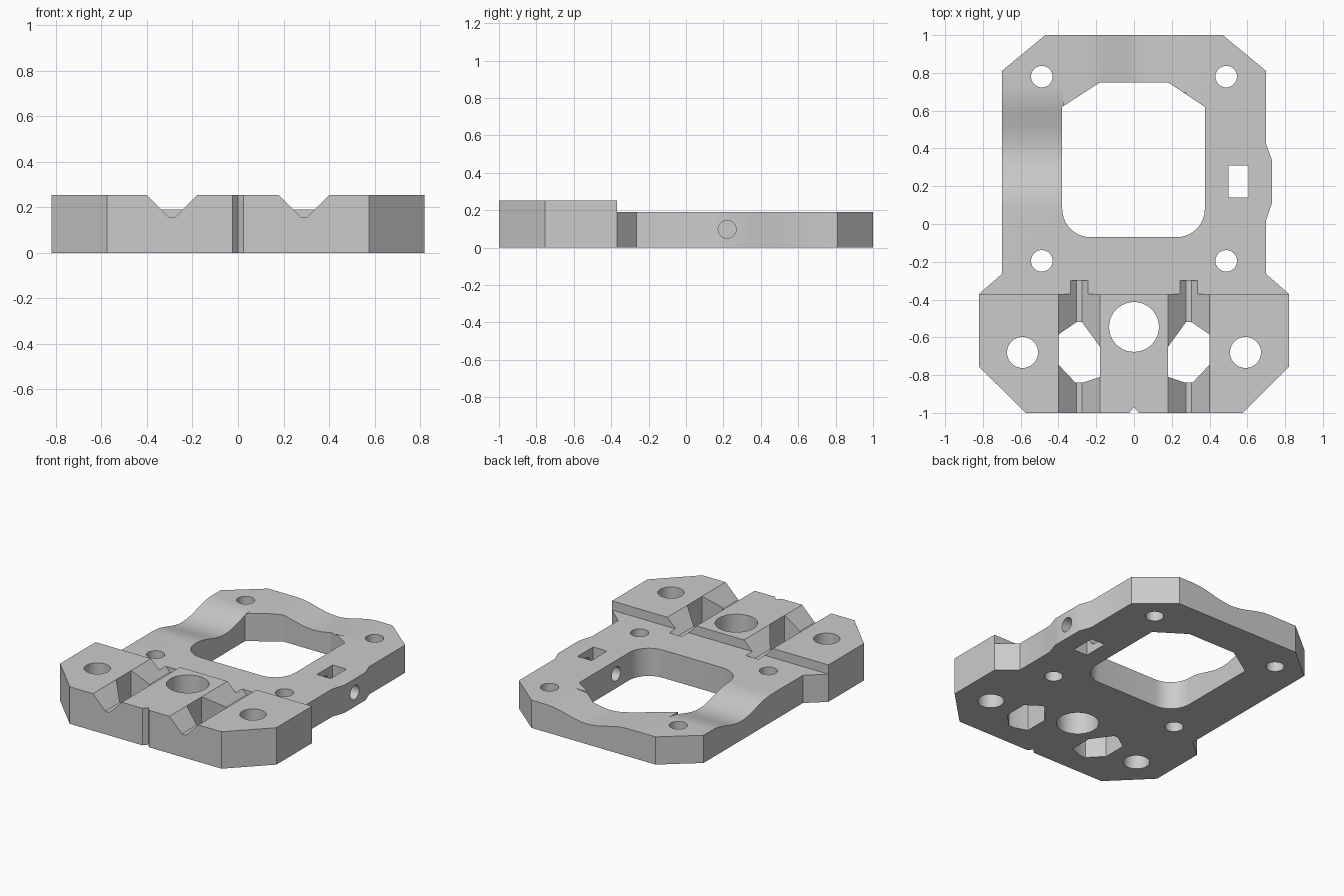
import bpy, bmesh, math
from mathutils import Vector

if "Cube" in bpy.data.objects:
    bpy.data.objects.remove(bpy.data.objects["Cube"])

grey = bpy.data.materials.new("plain_grey")
grey.use_nodes = True
grey.diffuse_color = (0.6, 0.6, 0.6, 1)
grey.node_tree.nodes["Principled BSDF"].inputs["Base Color"].default_value = (0.6, 0.6, 0.6, 1)


def prism(name, points, low, high, axis="z"):
    """Extrude a closed outline along one axis."""
    place = {"x": lambda a, b, t: (t, a, b),
             "y": lambda a, b, t: (a, t, b),
             "z": lambda a, b, t: (a, b, t)}[axis]
    bm = bmesh.new()
    face = bm.faces.new([bm.verts.new(place(a, b, low)) for a, b in points])
    new = bmesh.ops.extrude_face_region(bm, geom=[face])["geom"]
    shift = Vector(place(0, 0, high - low))
    bmesh.ops.translate(bm, vec=shift, verts=[v for v in new if isinstance(v, bmesh.types.BMVert)])
    bmesh.ops.recalc_face_normals(bm, faces=bm.faces)
    mesh = bpy.data.meshes.new(name)
    bm.to_mesh(mesh)
    bm.free()
    mesh.materials.append(grey)
    obj = bpy.data.objects.new(name, mesh)
    bpy.context.collection.objects.link(obj)
    return obj


def arc(cx, cy, r, start, end, n):
    angles = [math.radians(start + (end - start) * i / n) for i in range(n + 1)]
    return [(cx + r * math.cos(a), cy + r * math.sin(a)) for a in angles]


def circle(cx, cy, r, n=40):
    return arc(cx, cy, r, 0, 360, n)[:-1]


def dip(start, end, depth, top=0.19, n=16):
    """Outline of a smooth shallow hollow in the plate top."""
    curve = [(start + (end - start) * i / n,
              top - depth * math.sin(math.pi * i / n) ** 2) for i in range(n + 1)]
    return curve + [(end, top + 0.1), (start, top + 0.1)]


def mirrored(points):
    return [(-x, y) for x, y in points]


# Rear frame plate with a small tab on its side
plate = prism("mount_plate", [
    (-0.82, -0.5), (0.82, -0.5), (0.82, -0.37), (0.70, -0.265), (0.70, 0.02), (0.73, 0.11),
    (0.73, 0.34), (0.70, 0.42), (0.70, 0.81), (0.47, 1), (-0.47, 1), (-0.70, 0.81),
    (-0.70, -0.265), (-0.82, -0.37)], 0, 0.19)

# Thicker front block with a centre mark notch
block = prism("front_block", [
    (-0.82, -0.37), (-0.82, -0.755), (-0.575, -1), (-0.025, -1), (0, -0.97), (0.025, -1),
    (0.575, -1), (0.82, -0.755), (0.82, -0.37)], 0, 0.253)

cutters = []


def cut(name, points, low=-0.1, high=0.4, axis="z"):
    cutters.append(prism(name, points, low, high, axis))


# Central opening with rounded front corners
cut("opening_cutter", [(0.375, 0.62), (0.18, 0.75), (-0.18, 0.75), (-0.38, 0.62)]
    + arc(-0.23, 0.08, 0.15, 180, 270, 10) + arc(0.225, 0.08, 0.15, 270, 360, 10))

# Bolt holes
cut("centre_hole_cutter", circle(0, -0.545, 0.132))
for side in (-1, 1):
    cut("block_hole_cutter", circle(side * 0.59, -0.68, 0.082))
    for y in (0.78, -0.195):
        cut("frame_hole_cutter", circle(side * 0.488, y, 0.057))

# Grooves and pockets across the front block
groove = [(0.17, 0.263), (0.275, 0.158), (0.305, 0.158), (0.41, 0.263)]
pocket = [(0.18, -0.65), (0.275, -0.52), (0.305, -0.52), (0.40, -0.585),
          (0.40, -0.745), (0.31, -0.84), (0.27, -0.84), (0.18, -0.81)]
for flip in (list, mirrored):
    cut("groove_cutter", flip(groove), -1.1, -0.3, "y")
    cut("pocket_cutter", flip(pocket))

# Square nut slot and the cross hole through it
cut("nut_slot_cutter", [(0.5, 0.14), (0.605, 0.14), (0.605, 0.31), (0.5, 0.31)])
cut("cross_hole_cutter", circle(0.22, 0.098, 0.048), 0.3, 0.8, "x")

# Soft hollows in the side rail and the rear rail
cut("rail_hollow_cutter", dip(0.08, 0.72, 0.06), -0.8, -0.375, "x")
cut("rear_hollow_cutter", dip(-0.26, 0.36, 0.05), 0.7, 1.1, "y")


def boolean(target, other, operation):
    mod = target.modifiers.new(other.name, "BOOLEAN")
    mod.operation = operation
    mod.solver = "EXACT"
    mod.object = other


boolean(plate, block, "UNION")
for c in cutters:
    boolean(plate, c, "DIFFERENCE")

# Apply the cuts, then drop the helpers
bpy.context.view_layer.objects.active = plate
plate.select_set(True)
for mod in list(plate.modifiers):
    bpy.ops.object.modifier_apply(modifier=mod.name)
for helper in cutters + [block]:
    bpy.data.objects.remove(helper)
bpy.ops.object.shade_smooth_by_angle(angle=math.radians(30))
